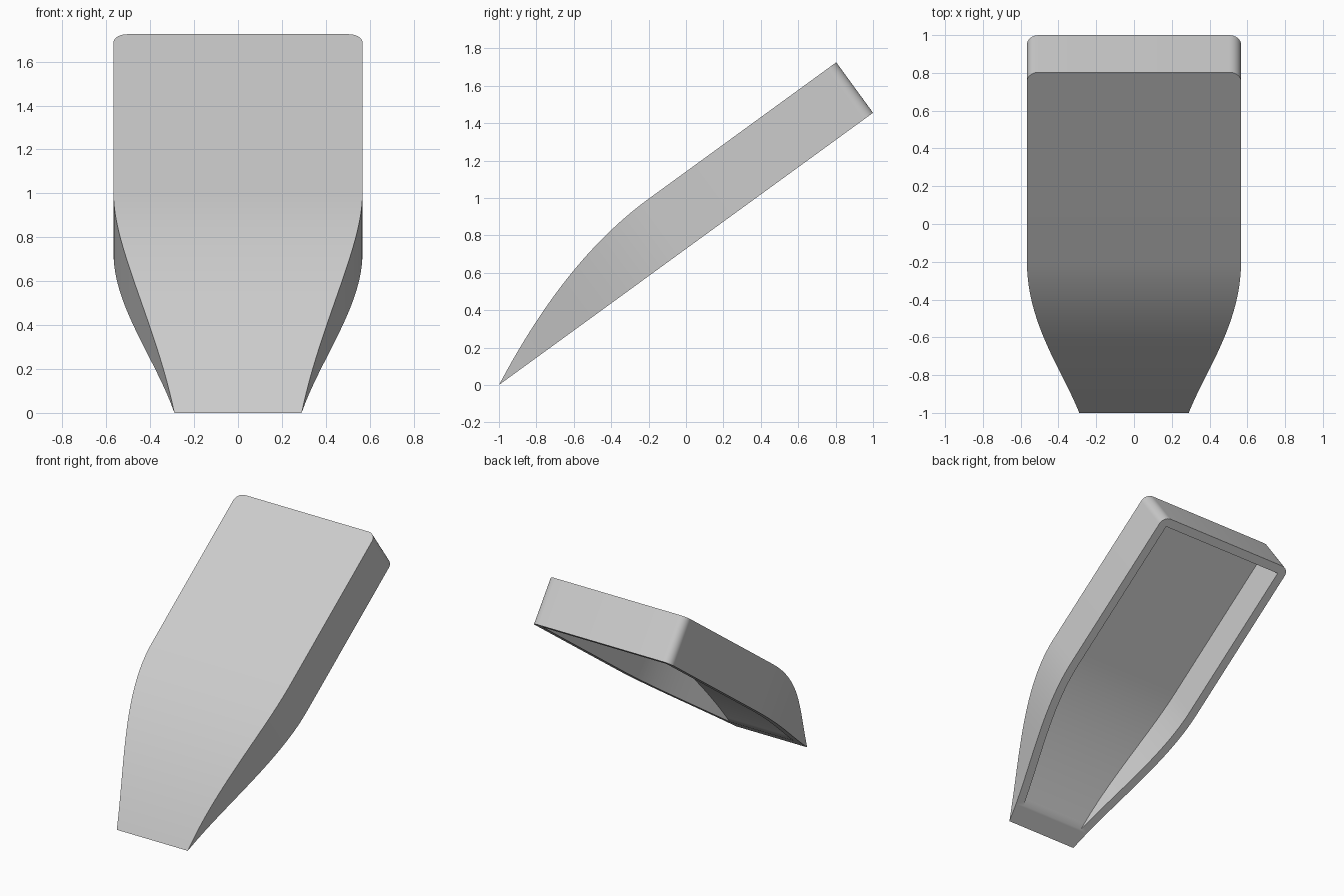
import bpy, bmesh, math
from mathutils import Matrix, Vector

cube = bpy.data.objects.get("Cube")
if cube:
    bpy.data.objects.remove(cube, do_unlink=True)

LENGTH, HALF_WIDTH, TIP_WIDTH, DEPTH = 2.473, 0.567, 0.29, 0.334
FLARE, WALL = 1.235, 0.062
TILT = math.atan2(1.455, 2)


def ease(u, lift):
    """Rise from 0 to 1 along the flared half, then stay level."""
    t = min(max(u / FLARE, 0), 1)
    return 3 * t * (1 - t) ** 2 * lift + 3 * t * t * (1 - t) + t ** 3


def width(u):
    return TIP_WIDTH + (HALF_WIDTH - TIP_WIDTH) * ease(u, 0.3)


def height(u):
    return DEPTH * ease(u, 0.6)


def inset(f, u):
    """Curve f moved inward by the wall thickness."""
    step = 0.005
    slope = (f(u + step) - f(u - step)) / (2 * step) if u > step else 0.5
    return f(u) - WALL * math.hypot(1, slope)


def solid(name, stations):
    """Skin rectangular sections (position, half width, top, bottom)."""
    bm = bmesh.new()
    rings = [[bm.verts.new(p) for p in ((-w, u, lo), (w, u, lo), (w, u, hi), (-w, u, hi))]
             for u, w, hi, lo in stations]
    for a, b in zip(rings, rings[1:]):
        for i in range(4):
            j = (i + 1) % 4
            bm.faces.new((a[i], a[j], b[j], b[i]))
    bm.faces.new(rings[0])
    bm.faces.new(rings[-1])
    bmesh.ops.remove_doubles(bm, verts=bm.verts, dist=0.0001)
    bmesh.ops.recalc_face_normals(bm, faces=bm.faces)
    bm.transform(Matrix.Translation(Vector((0, -1, 0))) @ Matrix.Rotation(TILT, 4, 'X'))
    mesh = bpy.data.meshes.new(name)
    bm.to_mesh(mesh)
    bm.free()
    obj = bpy.data.objects.new(name, mesh)
    bpy.context.collection.objects.link(obj)
    return obj


# Outer body: flared nose, straight sides, rounded far corners
outer = [(u, width(u), height(u), 0) for u in (FLARE * i / 28 for i in range(29))]
for i in range(9):
    a = math.pi / 2 * i / 8
    outer.append((LENGTH - WALL + WALL * math.sin(a),
                  HALF_WIDTH - WALL + WALL * math.cos(a), DEPTH, 0))
shell = solid("scoop_shell", outer)

# Hollow underside with an even wall
start = 0.06
places = [start + (FLARE - start) * i / 28 for i in range(29)] + [LENGTH - WALL]
cutter = solid("hollow_cutter", [(u, inset(width, u), inset(height, u), -0.3) for u in places])
cutter.hide_render = True

cut = shell.modifiers.new("hollow", 'BOOLEAN')
cut.operation = 'DIFFERENCE'
cut.solver = 'EXACT'
cut.object = cutter
bpy.ops.object.select_all(action='DESELECT')
shell.select_set(True)
bpy.context.view_layer.objects.active = shell
bpy.ops.object.modifier_apply(modifier=cut.name)
bpy.data.objects.remove(cutter, do_unlink=True)

# Plain grey finish
grey = bpy.data.materials.new("light_grey")
grey.use_nodes = True
colour = (0.6, 0.6, 0.6, 1)
grey.diffuse_color = colour
grey.node_tree.nodes["Principled BSDF"].inputs["Base Color"].default_value = colour
shell.data.materials.clear()
shell.data.materials.append(grey)
bpy.ops.object.shade_smooth_by_angle(angle=math.radians(30))
